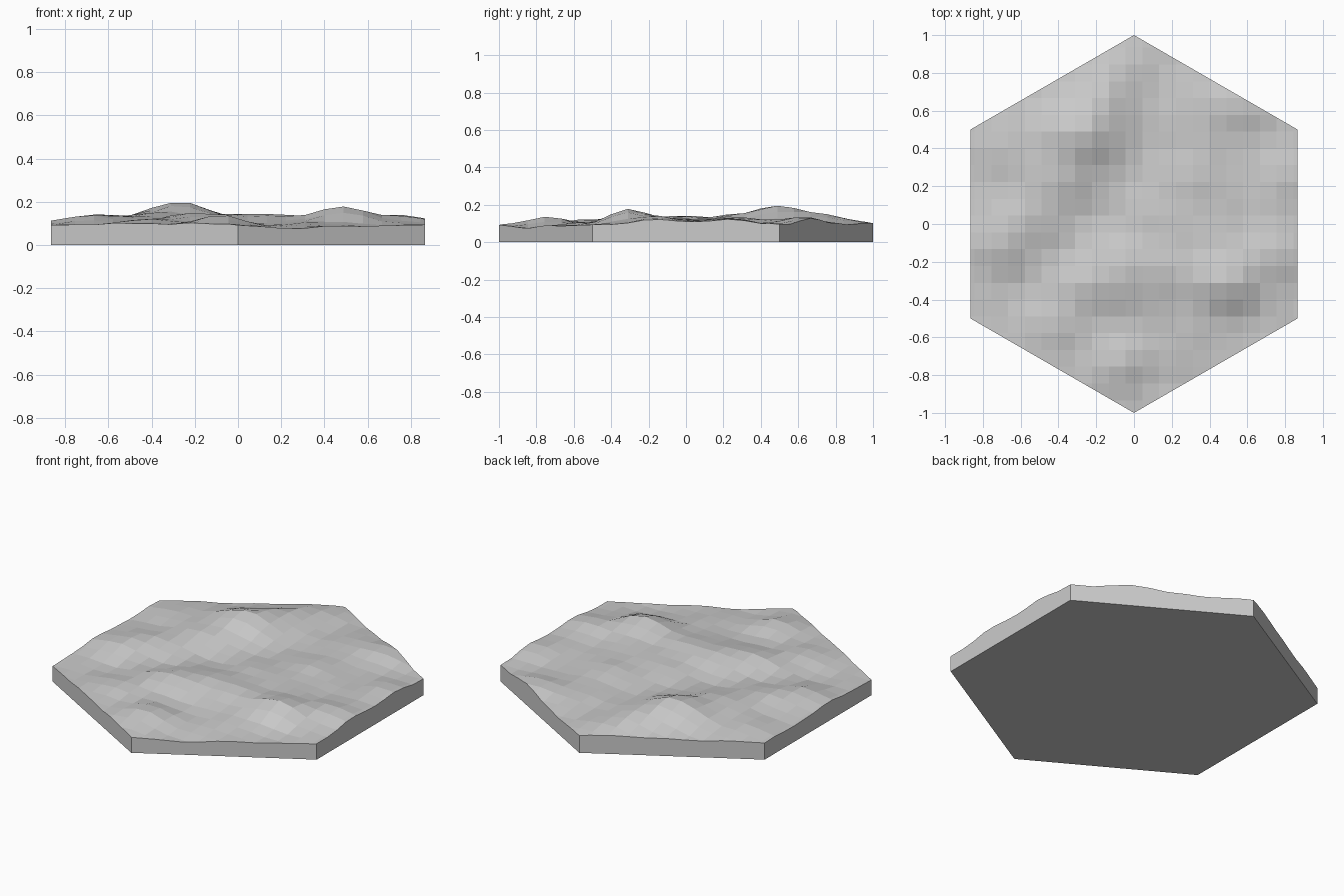
import bpy, bmesh, math
from mathutils import Vector

CELL = 2 / 22.5
BASE = 0.094
# hills and hollows: x, y, height, radius
BUMPS = [
    (-0.23, 0.50, 0.090, 0.13), (-0.40, 0.24, 0.046, 0.13), (-0.57, 0.02, 0.030, 0.12),
    (-0.72, -0.10, 0.036, 0.11), (-0.40, 0.50, 0.030, 0.10), (-0.68, 0.42, 0.026, 0.11),
    (0.49, -0.31, 0.082, 0.11), (0.18, -0.26, 0.038, 0.13), (-0.05, -0.24, 0.032, 0.12),
    (-0.25, -0.31, 0.044, 0.12), (-0.44, -0.55, 0.026, 0.10), (0.75, -0.15, 0.046, 0.11),
    (0.42, 0.00, 0.026, 0.12), (0.80, 0.22, 0.036, 0.11), (0.34, 0.28, 0.038, 0.12),
    (0.10, 0.05, 0.026, 0.13), (0.55, 0.61, 0.040, 0.10), (0.30, 0.60, 0.028, 0.12),
    (-0.12, 0.74, 0.046, 0.10), (0.00, 0.90, 0.018, 0.08), (-0.08, -0.74, 0.050, 0.09),
    (0.30, -0.62, 0.012, 0.10), (-0.62, -0.36, -0.012, 0.09), (-0.39, -0.18, -0.016, 0.08),
    (-0.18, 0.05, -0.012, 0.08), (0.00, 0.36, -0.004, 0.11), (0.55, -0.55, -0.012, 0.12),
    (0.25, -0.86, -0.020, 0.14), (0.08, -0.50, -0.006, 0.11), (0.50, 0.43, -0.006, 0.10),
]


def height(x, y):
    z = BASE + sum(h * math.exp(-((x - bx) ** 2 + (y - by) ** 2) / (2 * r * r))
                   for bx, by, h, r in BUMPS)
    return z + 0.004 * math.sin(19 * x + 8 * y) * math.sin(17 * y - 10 * x + 1)


# square terrain grid
bm = bmesh.new()
bmesh.ops.create_grid(bm, x_segments=25, y_segments=25, size=12.5 * CELL)
for v in bm.verts:
    v.co.z = height(v.co.x, v.co.y)

# trim to a hexagon with corners on the y axis
for k in range(6):
    a = math.radians(60 * k)
    n = Vector((math.cos(a), math.sin(a), 0))
    bmesh.ops.bisect_plane(bm, geom=bm.verts[:] + bm.edges[:] + bm.faces[:], dist=1e-6,
                           plane_co=n * math.sqrt(3) / 2, plane_no=n, clear_outer=True)

# side walls and flat underside
rim = [e for e in bm.edges if e.is_boundary]
walls = bmesh.ops.extrude_edge_only(bm, edges=rim)["geom"]
for v in walls:
    if isinstance(v, bmesh.types.BMVert):
        v.co.z = 0
bmesh.ops.contextual_create(bm, geom=[e for e in bm.edges if e.is_boundary])
bmesh.ops.recalc_face_normals(bm, faces=bm.faces)

mesh = bpy.data.meshes.new("terrain_tile")
bm.to_mesh(mesh)
bm.free()
tile = bpy.data.objects.new("terrain_tile", mesh)
bpy.context.collection.objects.link(tile)
